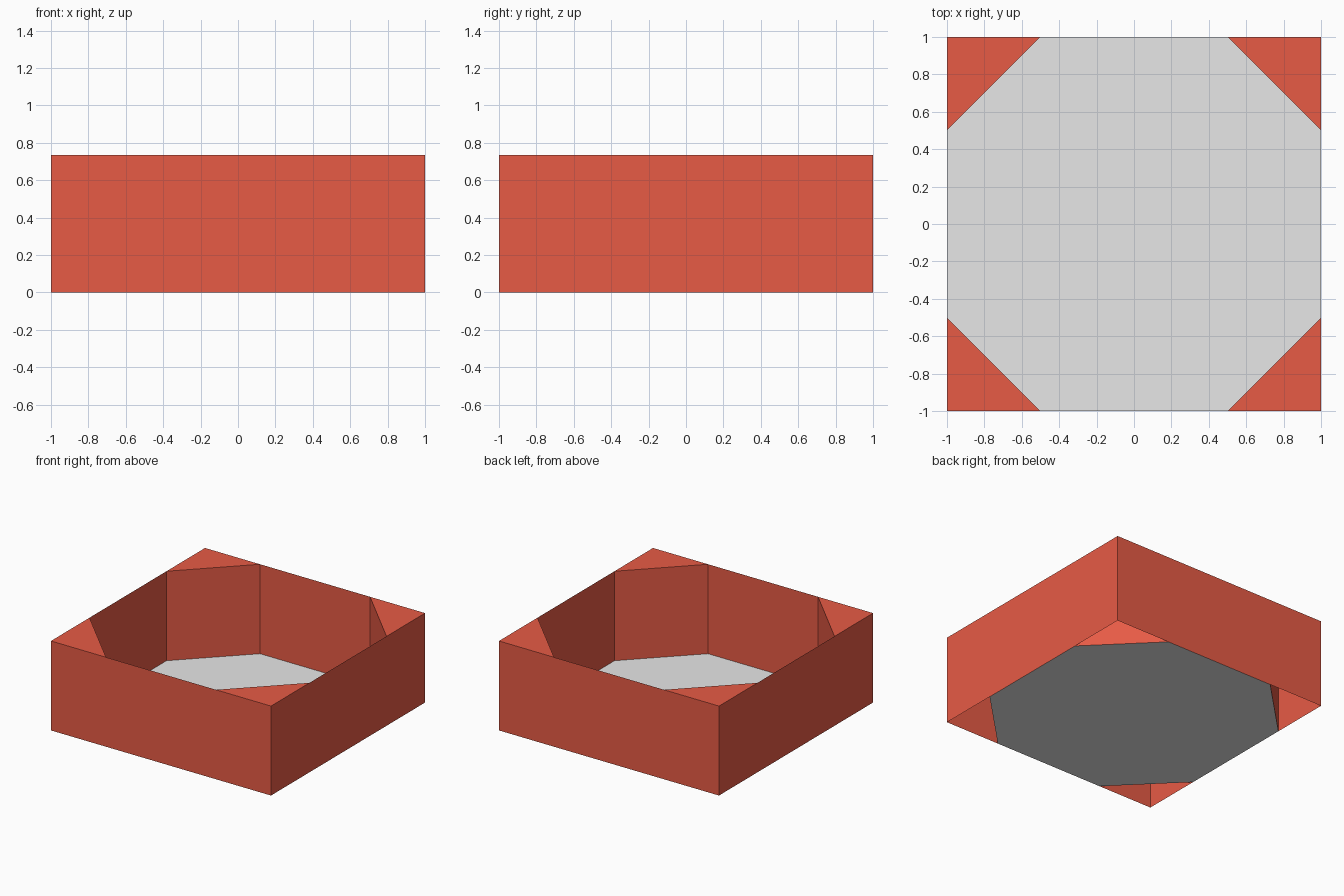
import bpy
import bmesh

cube = bpy.data.objects.get("Cube")
if cube:
    bpy.data.objects.remove(cube, do_unlink=True)

HALF, CUT, HEIGHT = 1.0, 0.5, 0.735


def make_material(name, rgb):
    mat = bpy.data.materials.new(name)
    mat.use_nodes = True
    mat.diffuse_color = (*rgb, 1)
    mat.node_tree.nodes["Principled BSDF"].inputs["Base Color"].default_value = (*rgb, 1)
    return mat


def make_sheet(name, faces, mat):
    """Build an object from corner loops, welding shared corners."""
    bm = bmesh.new()
    for loop in faces:
        bm.faces.new([bm.verts.new(p) for p in loop])
    bmesh.ops.remove_doubles(bm, verts=bm.verts, dist=0.0001)
    mesh = bpy.data.meshes.new(name)
    bm.to_mesh(mesh)
    bm.free()
    mesh.materials.append(mat)
    obj = bpy.data.objects.new(name, mesh)
    bpy.context.collection.objects.link(obj)
    return obj


def upright(a, b):
    """Vertical panel between two plan points."""
    return [(*a, 0), (*b, 0), (*b, HEIGHT), (*a, HEIGHT)]


red = make_material("brick red", (0.8, 0.104, 0.06))
grey = make_material("light grey", (0.8, 0.8, 0.8))

# Square outer walls, thin sheets
square = [(-HALF, -HALF), (HALF, -HALF), (HALF, HALF), (-HALF, HALF)]
make_sheet("outer_walls", [upright(square[i], square[(i + 1) % 4]) for i in range(4)], red)

# Eight-sided floor, and at each corner a slanted panel with a triangular cap
floor = []
names = ["front_right", "front_left", "back_left", "back_right"]
for i, corner in enumerate(square):
    before, after = square[i - 1], square[(i + 1) % 4]
    t = (HALF - CUT) / (2 * HALF)
    a, b = [tuple(c + (n - c) * t for c, n in zip(corner, end)) for end in (before, after)]
    floor += [(*a, 0), (*b, 0)]
    cap = [(*a, HEIGHT), (*corner, HEIGHT), (*b, HEIGHT)]
    make_sheet(names[i] + "_corner", [upright(b, a), cap], red)

make_sheet("floor", [floor], grey)
